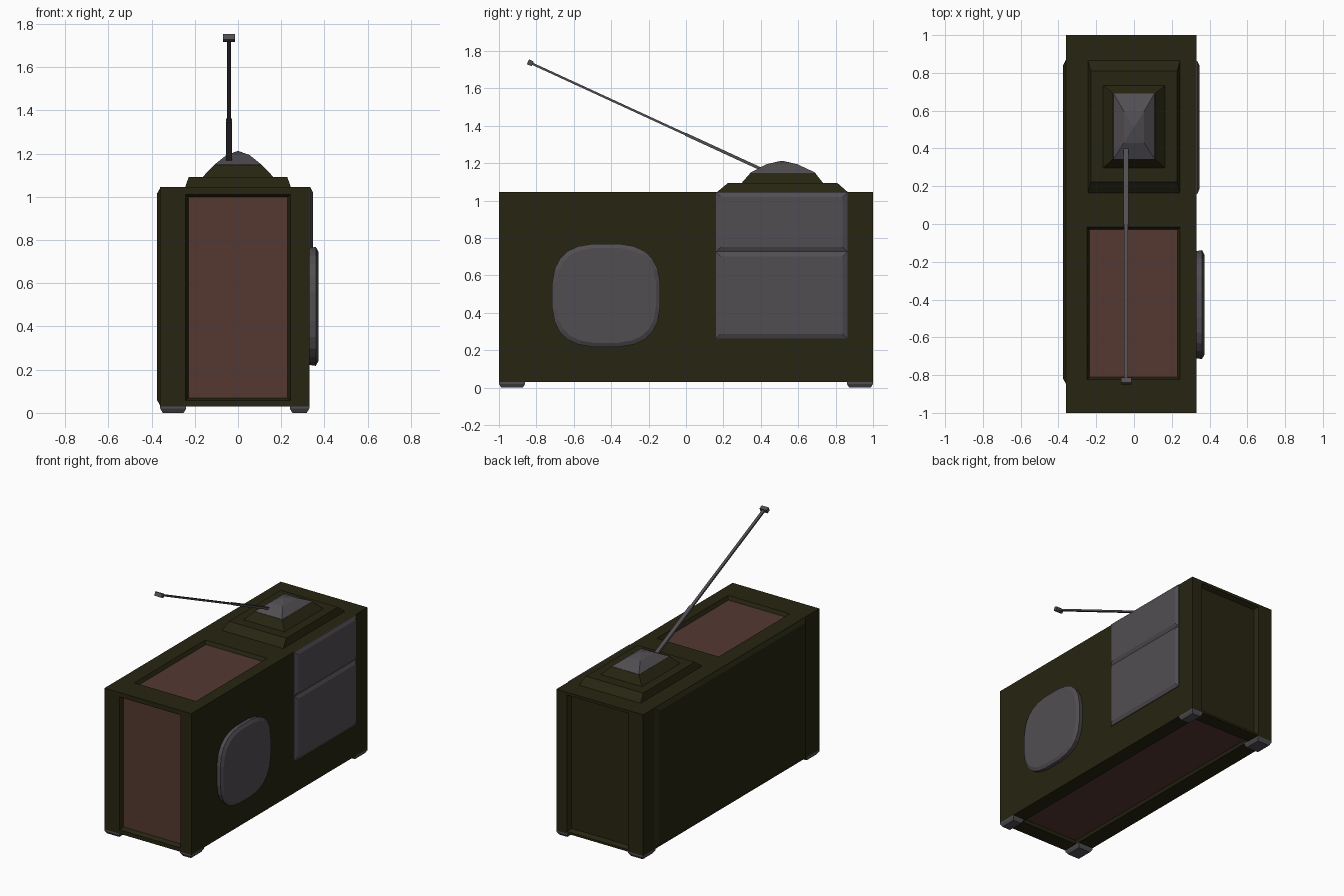
import bpy, bmesh, math
from mathutils import Vector

if "Cube" in bpy.data.objects:
    bpy.data.objects.remove(bpy.data.objects["Cube"])


def material(name, rgb):
    m = bpy.data.materials.new(name)
    m.diffuse_color = (*rgb, 1)
    m.use_nodes = True
    m.node_tree.nodes["Principled BSDF"].inputs["Base Color"].default_value = m.diffuse_color
    return m


OLIVE = material("dark olive", (0.020, 0.0185, 0.0056))
GREY = material("warm grey", (0.083, 0.076, 0.085))
BROWN = material("red brown", (0.090, 0.040, 0.031))


def finish(name, bm, *mats):
    bmesh.ops.recalc_face_normals(bm, faces=bm.faces)
    me = bpy.data.meshes.new(name)
    bm.to_mesh(me)
    bm.free()
    for m in mats:
        me.materials.append(m)
    ob = bpy.data.objects.new(name, me)
    bpy.context.collection.objects.link(ob)
    return ob


def loft(name, rings, mat):
    """Skin a list of equal-length point rings and cap both ends."""
    bm = bmesh.new()
    vs = [[bm.verts.new(p) for p in r] for r in rings]
    n = len(vs[0])
    for a, b in zip(vs, vs[1:]):
        for i in range(n):
            j = (i + 1) % n
            bm.faces.new((a[i], a[j], b[j], b[i]))
    bm.faces.new(vs[0])
    bm.faces.new(vs[-1])
    return finish(name, bm, mat)


def rect_z(z, x0, x1, y0, y1):
    return [(x0, y0, z), (x1, y0, z), (x1, y1, z), (x0, y1, z)]


def rect_x(x, y0, y1, z0, z1):
    return [(x, y0, z0), (x, y1, z0), (x, y1, z1), (x, y0, z1)]


# Case: box with recessed panels on the front, back, top and underside
LO, HI = Vector((-0.36, -1, 0.03)), Vector((0.33, 1, 1.045))
bm = bmesh.new()
bmesh.ops.create_cube(bm, size=1)
for v in bm.verts:
    v.co = [HI[i] if v.co[i] > 0 else LO[i] for i in range(3)]


def recess(axis, sign, lo, hi, slope, depth, mat):
    bm.normal_update()
    face = max(bm.faces, key=lambda f: (f.normal[axis] * sign > 0.9) * f.calc_area())
    others = [i for i in range(3) if i != axis]
    mid = face.calc_center_median()
    for grow, d in ((slope, 0), (0, depth)):
        bmesh.ops.inset_individual(bm, faces=[face], thickness=0.002)
        for v in face.verts:
            for k, i in enumerate(others):
                v.co[i] = hi[k] + grow if v.co[i] > mid[i] else lo[k] - grow
            v.co[axis] = mid[axis] - sign * d
        mid = Vector(((lo[0] + hi[0]) / 2 if i == others[0] else
                      (lo[1] + hi[1]) / 2 if i == others[1] else mid[i])
                     for i in range(3))
    face.material_index = mat


recess(1, -1, (-0.23, 0.07), (0.23, 1.0), 0.012, 0.03, 1)
recess(1, 1, (-0.23, 0.06), (0.23, 1.01), 0.015, 0.03, 0)
recess(2, 1, (-0.235, -0.81), (0.23, -0.03), 0.013, 0.025, 1)
recess(2, -1, (-0.23, -0.88), (0.215, 0.89), 0.01, 0.02, 1)
finish("case", bm, OLIVE, BROWN)

# Raised panel on the left side
loft("left_panel", [rect_x(-0.358, -0.85, 0.875, 0.03, 1.045),
                    rect_x(-0.375, -0.82, 0.84, 0.06, 1.015)], OLIVE)

# Two control panels on the right side
for name, z0, z1 in (("lower_panel", 0.262, 0.727), ("upper_panel", 0.727, 1.045)):
    loft(name, [rect_x(0.328, 0.16, 0.863, z0, z1),
                rect_x(0.335, 0.16, 0.863, z0, z1),
                rect_x(0.347, 0.185, 0.838, z0 + 0.025, z1 - 0.025)], GREY)


# Rounded-square speaker
def squircle(x, ry, rz, n=24, p=2 / 2.9):
    def bow(c):
        return math.copysign(abs(c) ** p, c)
    return [(x, -0.427 + ry * bow(math.cos(t)), 0.493 + rz * bow(math.sin(t)))
            for t in (2 * math.pi * (i + 0.5) / n for i in range(n))]


loft("speaker", [squircle(0.328, 0.285, 0.272), squircle(0.36, 0.29, 0.277),
                 squircle(0.372, 0.268, 0.255)], GREY)

# Stepped plinth and faceted cap on top
loft("plinth_base", [rect_z(1.043, -0.245, 0.245, 0.163, 0.867),
                     rect_z(1.093, -0.228, 0.228, 0.223, 0.81)], OLIVE)
loft("plinth_step", [rect_z(1.091, -0.165, 0.165, 0.295, 0.735),
                     rect_z(1.148, -0.11, 0.11, 0.345, 0.69)], OLIVE)
loft("cap", [rect_z(1.146, -0.11, 0.11, 0.345, 0.69),
             rect_z(1.15, -0.108, 0.108, 0.345, 0.69),
             rect_z(1.194, -0.053, 0.053, 0.43, 0.595),
             rect_z(1.212, -0.003, 0.003, 0.508, 0.518)], GREY)

# Telescopic antenna with a tip
BASE, TIP = Vector((-0.042, 0.43, 1.155)), Vector((-0.042, -0.845, 1.742))
axis = (TIP - BASE).normalized()
up = Vector((1, 0, 0)).cross(axis)


def rod(name, t0, t1, half_w, half_h):
    def ring(t):
        c = BASE.lerp(TIP, t)
        return [c + Vector((sx * half_w, 0, 0)) + up * sz * half_h
                for sx, sz in ((-1, -1), (1, -1), (1, 1), (-1, 1))]
    loft(name, [ring(t0), ring(t1)], GREY)


rod("antenna_lower", 0, 0.34, 0.014, 0.008)
rod("antenna_upper", 0.33, 0.99, 0.01, 0.006)
rod("antenna_tip", 0.98, 1.0, 0.028, 0.014)

# Four tapered feet
for side, x0, x1 in (("left", -0.36, -0.24), ("right", 0.24, 0.33)):
    for end, y0, y1 in (("front", -1, -0.86), ("back", 0.86, 1)):
        loft(f"{end}_{side}_foot",
             [rect_z(0.032, x0, x1, y0, y1),
              rect_z(0.02, x0, x1, y0, y1),
              rect_z(0.0, x0 + 0.012, x1 - 0.012, y0 + 0.012, y1 - 0.012)], GREY)
